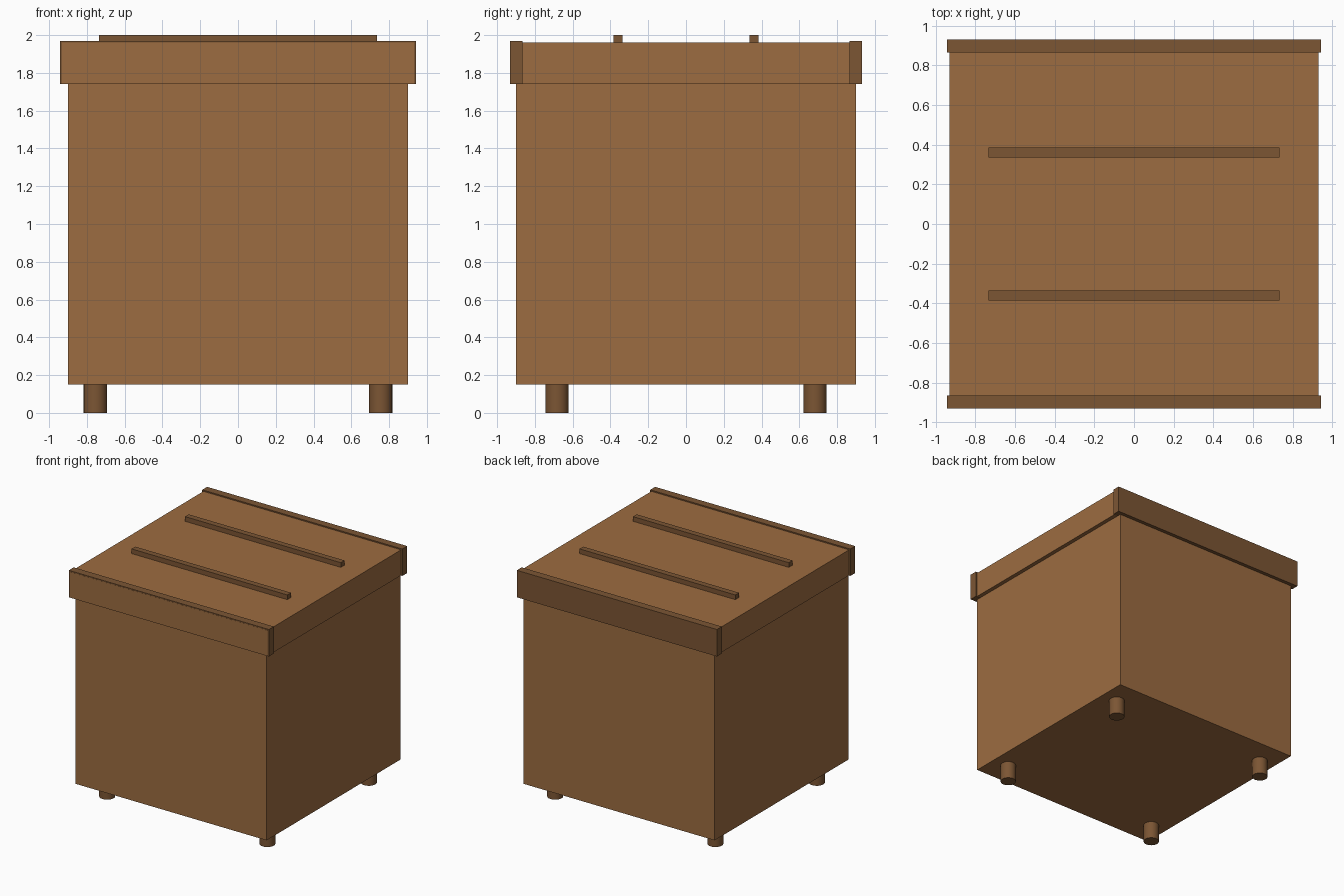
import bpy

if "Cube" in bpy.data.objects:
    bpy.data.objects.remove(bpy.data.objects["Cube"])


def material(name, rgb):
    m = bpy.data.materials.new(name)
    m.diffuse_color = (*rgb, 1.0)
    m.use_nodes = True
    m.node_tree.nodes["Principled BSDF"].inputs["Base Color"].default_value = m.diffuse_color
    return m


wood = material("warm wood", (0.335, 0.15, 0.052))
dark_wood = material("dark wood", (0.2, 0.092, 0.034))


def box(name, lo, hi, mat):
    """Box between two opposite corners."""
    centre = [(a + b) / 2 for a, b in zip(lo, hi)]
    size = [b - a for a, b in zip(lo, hi)]
    bpy.ops.mesh.primitive_cube_add(size=1, location=centre)
    ob = bpy.context.object
    ob.name = name
    ob.scale = size
    bpy.ops.object.transform_apply(location=False, rotation=False, scale=True)
    ob.data.materials.append(mat)
    return ob


# Main body and lid (lid face shows through flush with the front batten)
box("body", (-0.9, -0.9, 0.15), (0.9, 0.9, 1.74), wood)
box("lid", (-0.932, -0.932, 1.742), (0.932, 0.928, 1.96), wood)

for side, label in ((-1, "front"), (1, "back")):
    # Batten along the lid edge
    y0, y1 = sorted((side * 0.865, side * 0.931))
    box(label + "_batten", (-0.943, y0, 1.74), (0.943, y1, 1.97), dark_wood)

    # Raised strip on top of the lid
    y = side * 0.36
    box(label + "_top_strip", (-0.735, y - 0.025, 1.955), (0.735, y + 0.025, 2.0), dark_wood)

    # Round feet
    for x, hand in ((-0.755, "left"), (0.755, "right")):
        bpy.ops.mesh.primitive_cylinder_add(
            vertices=24, radius=0.062, depth=0.16, location=(x, side * 0.683, 0.08))
        foot = bpy.context.object
        foot.name = f"{label}_{hand}_foot"
        foot.data.materials.append(dark_wood)
        bpy.ops.object.shade_smooth_by_angle()
